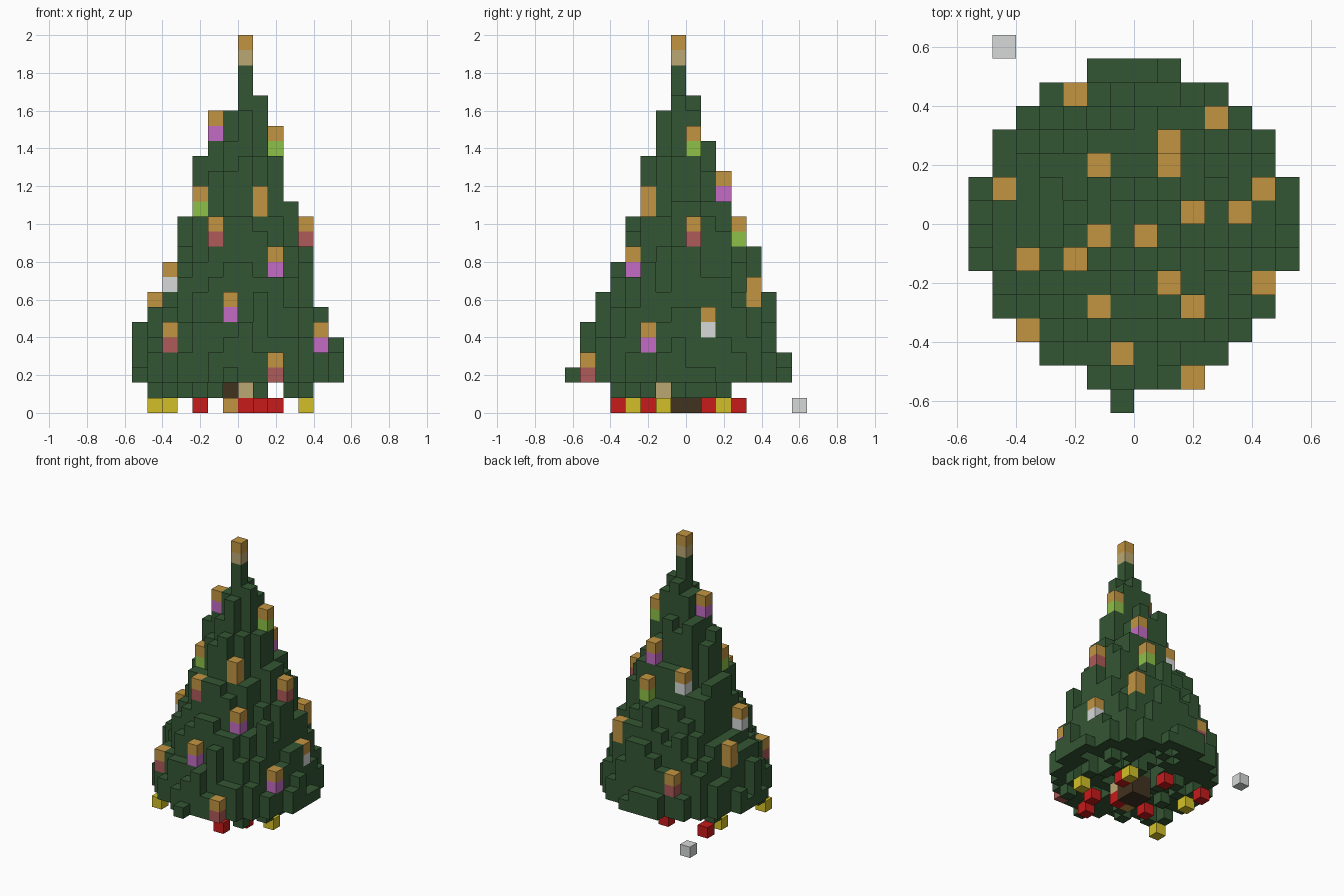
import bpy
import math
import random

default_cube = bpy.data.objects.get("Cube")
if default_cube:
    bpy.data.objects.remove(default_cube)

random.seed(4)
UNIT = 0.08

# Palette (linear values)
PALETTE = {
    "pine green": (0.034, 0.093, 0.034),
    "bark brown": (0.053, 0.032, 0.014),
    "gold": (0.54, 0.3, 0.055),
    "pale tan": (0.49, 0.39, 0.17),
    "orchid": (0.55, 0.15, 0.55),
    "lime": (0.27, 0.53, 0.065),
    "dusty red": (0.43, 0.1, 0.1),
    "bright red": (0.57, 0.011, 0.011),
    "yellow": (0.65, 0.53, 0.022),
    "silver": (0.68, 0.69, 0.69),
}


def make_material(name, rgb):
    mat = bpy.data.materials.new(name)
    mat.use_nodes = True
    colour = (*rgb, 1)
    mat.diffuse_color = colour
    for node in mat.node_tree.nodes:
        if node.type == "BSDF_PRINCIPLED":
            node.inputs["Base Color"].default_value = colour
    return mat


MATERIALS = {name: make_material(name, rgb) for name, rgb in PALETTE.items()}

# Every part is a dictionary from grid cell to colour name
foliage, ornaments, treetop, trunk, presents = {}, {}, {}, {}, {}

# Ornament columns: x cell, y cell, top cell, colour of the bauble under the gold cap
BAUBLES = [
    (-3, 5, 5, "dusty red"), (3, 4, 8, "gold"), (1, 3, 12, "lime"),
    (1, 2, 15, "orchid"), (-2, 2, 13, "silver"), (-6, 1, 7, "gold"),
    (5, 1, 6, "silver"), (2, 0, 18, "lime"), (4, 0, 12, "dusty red"),
    (-2, -1, 19, "orchid"), (-5, -2, 9, "silver"), (-3, -2, 14, "lime"),
    (1, -3, 14, "gold"), (5, -3, 5, "orchid"), (-2, -4, 12, "dusty red"),
    (2, -4, 10, "orchid"), (-5, -5, 5, "dusty red"),
    (-1, -6, 7, "orchid"), (2, -7, 3, "dusty red"),
]
bauble_top = {(i, j): k for i, j, k, _ in BAUBLES}
for i, j, k, colour in BAUBLES:
    ornaments[i, j, k] = "gold"
    ornaments[i, j, k - 1] = colour

# Treetop finial
treetop[0, -1, 24] = "gold"
treetop[0, -1, 23] = "pale tan"

# Foliage: a stepped cone of square columns with ragged heights
CAP_X = [6, 7, 8, 14, 17, 19, 20, 23, 21, 17, 14, 11, 7, 5]
CAP_Y = [6, 8, 10, 13, 17, 20, 23, 21, 18, 14, 11, 11, 8, 4]


def axis_distance(i, j):
    return math.hypot(i + 0.5, j + 0.5)


def column_height(i, j):
    if (i, j) in bauble_top:
        return bauble_top[i, j] - 1
    radius = axis_distance(i, j)
    cap = min(CAP_X[i + 7], CAP_Y[j + 7])
    # Keep the outer neighbours of a bauble low enough to leave it uncovered
    for (bi, bj), top in bauble_top.items():
        if max(abs(bi - i), abs(bj - j)) == 1 and radius >= axis_distance(bi, bj):
            cap = min(cap, top - 1)
    if j == -1 or i == 0:
        return max(3, cap)
    ragged = round(24 - 2.9 * radius + random.uniform(-2, 0.7))
    return max(3, min(cap, ragged))


for i in range(-7, 7):
    for j in range(-7, 7):
        radius = axis_distance(i, j)
        if radius < 6.8:
            # Some inner columns start one step higher, so the underside is uneven
            raised = 1.5 < radius < 5.6 and random.random() < 0.35
            for k in range(3 if raised else 2, column_height(i, j)):
                foliage[i, j, k] = "pine green"
foliage[-1, -8, 2] = "pine green"

# Drooping twigs under the lowest branches
TWIGS = [
    (-6, -3), (-5, 2), (-5, -4), (-4, -1), (-4, 1), (-3, -5), (-3, 2),
    (-2, -4), (-2, 1), (1, 2), (1, -4), (3, 0), (3, -5), (3, 1),
    (4, -1), (4, -3), (4, 2),
]
for i, j in TWIGS:
    for k in (1, 2):
        foliage[i, j, k] = "pine green"

# Trunk
for i in (-1, 0):
    for j in (-1, 0):
        for k in (0, 1):
            trunk[i, j, k] = "bark brown"

# Presents on the ground
GIFTS = {
    "bright red": [(2, 1), (-1, 3), (2, -3), (1, -5), (-3, -2), (-5, 3), (0, -2)],
    "yellow": [(4, -2), (2, 2), (-5, 1), (-6, -4)],
    "silver": [(-6, 7)],
    "gold": [(-1, -2)],
}
for colour, spots in GIFTS.items():
    for i, j in spots:
        presents[i, j, 0] = colour
presents[0, -2, 1] = "pale tan"

PARTS = {
    "foliage": foliage, "ornaments": ornaments, "treetop": treetop,
    "trunk": trunk, "presents": presents,
}
solid = set().union(*PARTS.values())


def build_blocks(name, cells):
    """Make one mesh from the exposed sides of the cells."""
    index, faces, slots = {}, [], []
    colours = sorted(set(cells.values()))
    for cell, colour in cells.items():
        for axis in range(3):
            for side in (0, 1):
                neighbour = list(cell)
                neighbour[axis] += 2 * side - 1
                if tuple(neighbour) in solid:
                    continue
                u, v = (axis + 1) % 3, (axis + 2) % 3
                quad = []
                for du, dv in ((0, 0), (1, 0), (1, 1), (0, 1)):
                    corner = list(cell)
                    corner[axis] += side
                    corner[u] += du
                    corner[v] += dv
                    quad.append(index.setdefault(tuple(corner), len(index)))
                faces.append(quad if side else quad[::-1])
                slots.append(colours.index(colour))
    mesh = bpy.data.meshes.new(name)
    points = [tuple(c * UNIT for c in corner) for corner in index]
    mesh.from_pydata(points, [], faces)
    for colour in colours:
        mesh.materials.append(MATERIALS[colour])
    for polygon, slot in zip(mesh.polygons, slots):
        polygon.material_index = slot
    mesh.update()
    bpy.context.collection.objects.link(bpy.data.objects.new(name, mesh))


for part_name, part_cells in PARTS.items():
    build_blocks(part_name, part_cells)
